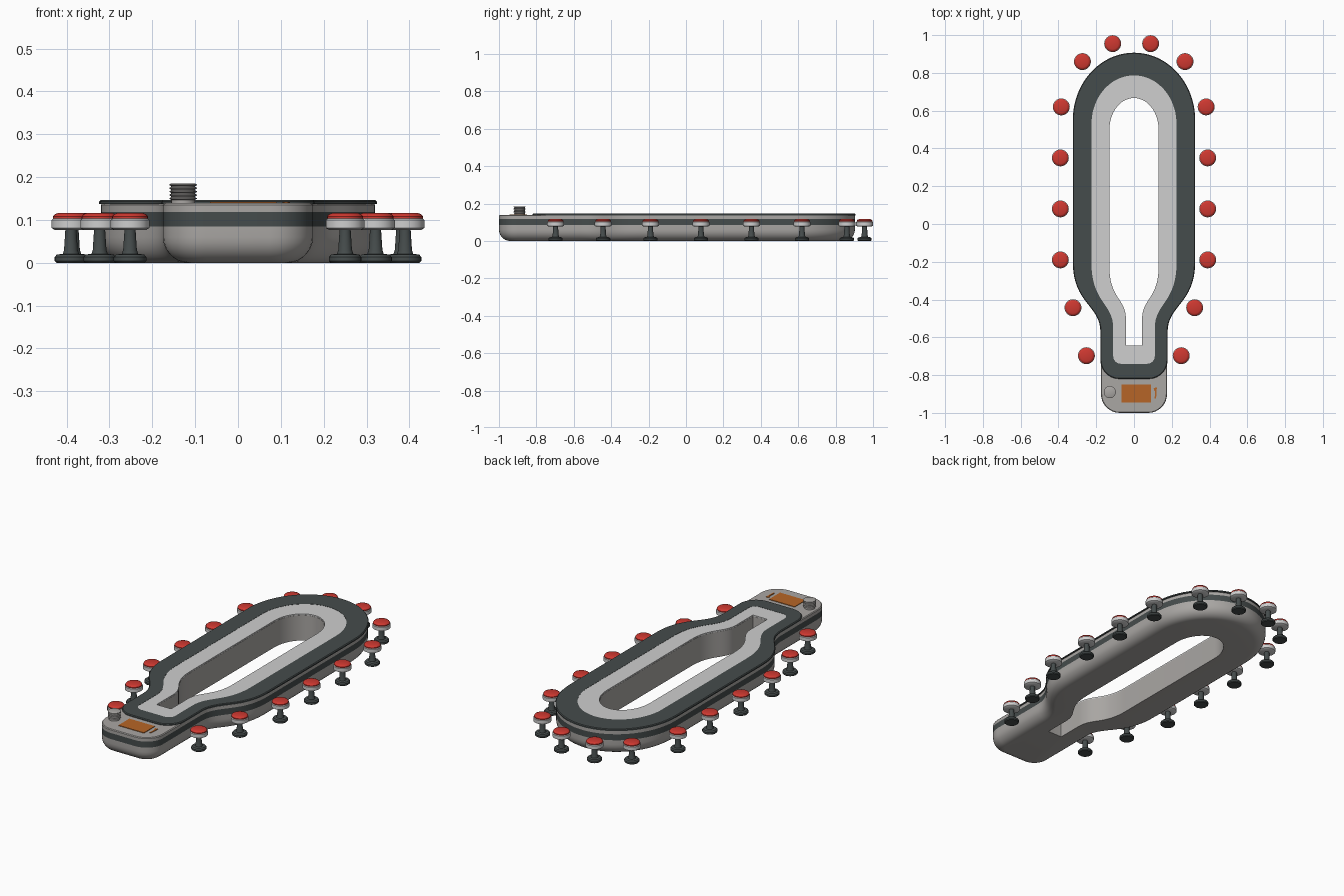
import bpy, bmesh, math

if "Cube" in bpy.data.objects:
    bpy.data.objects.remove(bpy.data.objects["Cube"])


def mat(name, r, g, b):
    m = bpy.data.materials.new(name)
    m.diffuse_color = (r, g, b, 1)
    m.use_nodes = True
    m.node_tree.nodes["Principled BSDF"].inputs["Base Color"].default_value = m.diffuse_color
    return m


GREY = mat("warm grey", 0.40, 0.385, 0.37)
DARK = mat("charcoal", 0.06, 0.072, 0.072)
LIGHT = mat("light grey", 0.62, 0.62, 0.62)
RED = mat("red", 0.62, 0.04, 0.03)
ORANGE = mat("orange", 0.47, 0.13, 0.02)


def finish(name, bm, mats):
    bmesh.ops.recalc_face_normals(bm, faces=bm.faces)
    me = bpy.data.meshes.new(name)
    bm.to_mesh(me)
    bm.free()
    for m in mats:
        me.materials.append(m)
    ob = bpy.data.objects.new(name, me)
    bpy.context.collection.objects.link(ob)
    bpy.ops.object.select_all(action='DESELECT')
    ob.select_set(True)
    bpy.context.view_layer.objects.active = ob
    bpy.ops.object.shade_smooth_by_angle(angle=math.radians(35))
    return ob


def outline(shape, d=0.0):
    """Bottle-shaped loop, inset by d: rounded top, straight sides, S-curve, neck, corners."""
    w, ytop, yc, s0, s1, nw, ybot, r = shape
    w, ytop, nw, ybot, r = w - d, ytop - d, nw - d, ybot + d, max(r - d, 0.002)
    half = []
    for i in range(1, 21):
        a = math.pi / 2 * (1 - i / 20)
        half.append((w * math.cos(a), yc + (ytop - yc) * math.sin(a)))
    h = (s0 - s1)
    ctrl = [(w, s0), (w, s0 - 0.6 * h), (nw, s0 - 0.62 * h), (nw, s1)]
    for i in range(17):
        t = i / 16
        c = [(1 - t) ** 3, 3 * t * (1 - t) ** 2, 3 * t * t * (1 - t), t ** 3]
        half.append(tuple(sum(k * p[j] for k, p in zip(c, ctrl)) for j in (0, 1)))
    for i in range(9):
        a = math.pi / 2 * i / 8
        half.append((nw - r + r * math.cos(a), ybot + r - r * math.sin(a)))
    return [(0, ytop)] + half + [(-x, y) for x, y in reversed(half)]


def loft(name, sections, mats):
    """Closed tube of loops; each section is (shape, inset, z, material index of next band)."""
    bm = bmesh.new()
    loops = [[bm.verts.new((x, y, z)) for x, y in outline(s, d)] for s, d, z, _ in sections]
    n = len(loops[0])
    for k, a in enumerate(loops):
        b = loops[(k + 1) % len(loops)]
        for i in range(n):
            j = (i + 1) % n
            bm.faces.new((a[i], a[j], b[j], b[i])).material_index = sections[k][3]
    return finish(name, bm, mats)


def lathe(name, profile, mats, loc, seg=24):
    """Revolved profile of (radius, z, material index of next band)."""
    bm = bmesh.new()
    rings = [[bm.verts.new((loc[0] + r * math.cos(math.tau * i / seg),
                            loc[1] + r * math.sin(math.tau * i / seg), z))
              for i in range(seg)] for r, z, _ in profile]
    for k in range(len(rings) - 1):
        for i in range(seg):
            j = (i + 1) % seg
            f = bm.faces.new((rings[k][i], rings[k][j], rings[k + 1][j], rings[k + 1][i]))
            f.material_index = profile[k][2]
    bm.faces.new(rings[0][::-1]).material_index = profile[0][2]
    bm.faces.new(rings[-1]).material_index = profile[-1][2]
    return finish(name, bm, mats)


def plate(name, pts, z0, z1, m):
    bm = bmesh.new()
    f = bm.faces.new([bm.verts.new((x, y, z0)) for x, y in pts])
    ex = bmesh.ops.extrude_face_region(bm, geom=[f])
    for v in ex['geom']:
        if isinstance(v, bmesh.types.BMVert):
            v.co.z = z1
    return finish(name, bm, [m])


# width, top y, arc centre y, S start, S end, neck width, bottom y, corner radius
BODY = (0.32, 0.903, 0.55, -0.20, -0.57, 0.175, -1.0, 0.10)
RING = (0.324, 0.907, 0.55, -0.20, -0.57, 0.178, -0.82, 0.10)
TRIM = (0.225, 0.787, 0.53, -0.21, -0.55, 0.11, -0.74, 0.04)
HOLE = (0.13, 0.667, 0.50, -0.23, -0.50, 0.043, -0.643, 0.003)

# Hollow body with rounded underside and a dark stripe
sec = [(HOLE, 0, 0.139, 0), (HOLE, 0, 0.0, 0)]
for i in range(8):
    a = math.pi / 2 * i / 7
    sec.append((BODY, 0.06 * (1 - math.sin(a)), 0.06 * (1 - math.cos(a)), 0))
sec += [(BODY, 0, 0.085, 1), (BODY, 0, 0.118, 0), (BODY, 0, 0.135, 0), (BODY, 0.004, 0.139, 0)]
loft("body", sec, [GREY, DARK])

# Dark top ring and light inner track
loft("top_ring", [(TRIM, 0, 0.137, 0), (RING, 0, 0.137, 0), (RING, 0, 0.143, 0),
                  (RING, 0.004, 0.147, 0), (TRIM, 0, 0.147, 0)], [DARK])
loft("inner_track", [(HOLE, -0.001, 0.137, 0), (TRIM, 0, 0.137, 0),
                     (TRIM, 0, 0.146, 0), (HOLE, -0.001, 0.146, 0)], [LIGHT])

# Screen and indicator on the handle
plate("screen", [(-0.065, -0.945), (0.09, -0.945), (0.09, -0.85), (-0.065, -0.85)],
      0.137, 0.142, ORANGE)
plate("indicator", [(0.109, -0.925), (0.117, -0.925), (0.121, -0.865), (0.104, -0.868),
                    (0.106, -0.882), (0.112, -0.885)], 0.137, 0.142, ORANGE)

# Ribbed knob
knob = [(0.028, 0.135, 0)]
for i in range(5):
    z = 0.147 + i * 0.008
    knob += [(0.028, z, 0), (0.032, z + 0.002, 0), (0.032, z + 0.004, 0), (0.028, z + 0.006, 0)]
lathe("knob", knob, [GREY], (-0.128, -0.89))

# Pins standing around the body
PIN = [(0.034, 0.0, 0), (0.038, 0.004, 0), (0.038, 0.013, 0), (0.033, 0.019, 0), (0.019, 0.021, 0),
       (0.016, 0.03, 0), (0.013, 0.076, 1), (0.038, 0.077, 1), (0.045, 0.081, 1), (0.045, 0.1, 1),
       (0.042, 0.103, 2), (0.042, 0.108, 2), (0.038, 0.113, 2), (0.03, 0.116, 2)]
spots = [(-0.113, 0.955), (0.088, 0.955), (-0.273, 0.86), (0.27, 0.86),
         (-0.385, 0.62), (0.382, 0.62), (-0.323, -0.443), (0.321, -0.443)]
for y in (0.35, 0.08, -0.19):
    spots += [(-0.39, y), (0.39, y)]
spots += [(-0.252, -0.697), (0.25, -0.697)]
for n, p in enumerate(spots):
    lathe("pin_%02d" % (n + 1), PIN, [DARK, LIGHT, RED], p)
